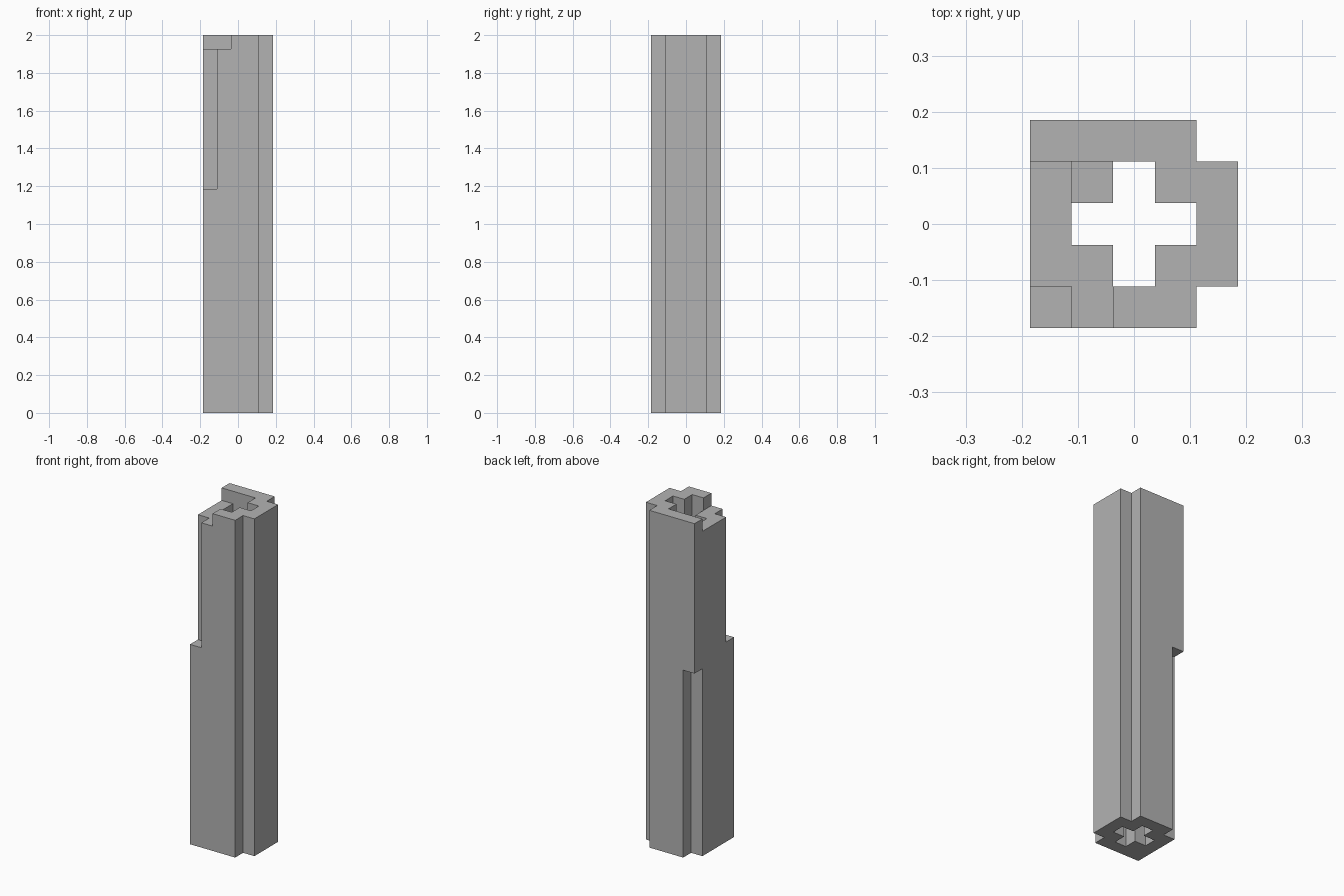
import bpy, bmesh
from mathutils import Vector

if "Cube" in bpy.data.objects:
    bpy.data.objects.remove(bpy.data.objects["Cube"], do_unlink=True)

UNIT = 2 / 27                 # wall thickness; the post is 5 x 5 x 27 units
TOP = 27
LEVELS = [0, 15, 16, 26, TOP]

# Column spans (bottom, top) that differ from a full-height column
spans = {
    (0, 0): (0, 16),          # front corner, cut away above
    (0, 4): (15, TOP),        # back corner, cut away below
    (4, 0): (0, 0), (4, 4): (0, 0),   # open corner grooves
    (1, 3): (0, 16),          # shortened inner rib
}
# Shallow recess in the top rim
for cell in [(0, 1), (0, 2), (0, 3), (1, 0), (1, 1)]:
    spans[cell] = (0, 26)
# Cross-shaped bore
for cell in [(2, 2), (1, 2), (3, 2), (2, 1), (2, 3)]:
    spans[cell] = (0, 0)


def solid(i, j, k):
    if not (0 <= i < 5 and 0 <= j < 5 and 0 <= k < len(LEVELS) - 1):
        return False
    low, high = spans.get((i, j), (0, TOP))
    return low <= LEVELS[k] and LEVELS[k + 1] <= high


def point(i, j, k):
    return Vector(((i - 2.5) * UNIT, (j - 2.5) * UNIT, LEVELS[k] * UNIT))


# Skin every exposed side of the solid columns
bm = bmesh.new()
for i in range(5):
    for j in range(5):
        for k in range(len(LEVELS) - 1):
            if not solid(i, j, k):
                continue
            for axis in range(3):
                for side in (0, 1):
                    near = [i, j, k]
                    near[axis] += 2 * side - 1
                    if solid(*near):
                        continue
                    ring = []
                    for u, v in [(0, 0), (1, 0), (1, 1), (0, 1)]:
                        c = [i, j, k]
                        c[axis] += side
                        c[(axis + 1) % 3] += u
                        c[(axis + 2) % 3] += v
                        ring.append(bm.verts.new(point(*c)))
                    bm.faces.new(ring if side else ring[::-1])

# Weld and merge coplanar faces into clean walls
bmesh.ops.remove_doubles(bm, verts=bm.verts[:], dist=0.001)
bmesh.ops.dissolve_limit(bm, angle_limit=0.01, verts=bm.verts[:], edges=bm.edges[:])
mesh = bpy.data.meshes.new("grooved_post")
bm.to_mesh(mesh)
bm.free()

# Plain grey finish
grey = bpy.data.materials.new("plain_grey")
grey.use_nodes = True
colour = (0.45, 0.45, 0.45, 1)
grey.diffuse_color = colour
grey.node_tree.nodes["Principled BSDF"].inputs["Base Color"].default_value = colour
mesh.materials.append(grey)

post = bpy.data.objects.new("grooved_post", mesh)
bpy.context.collection.objects.link(post)
